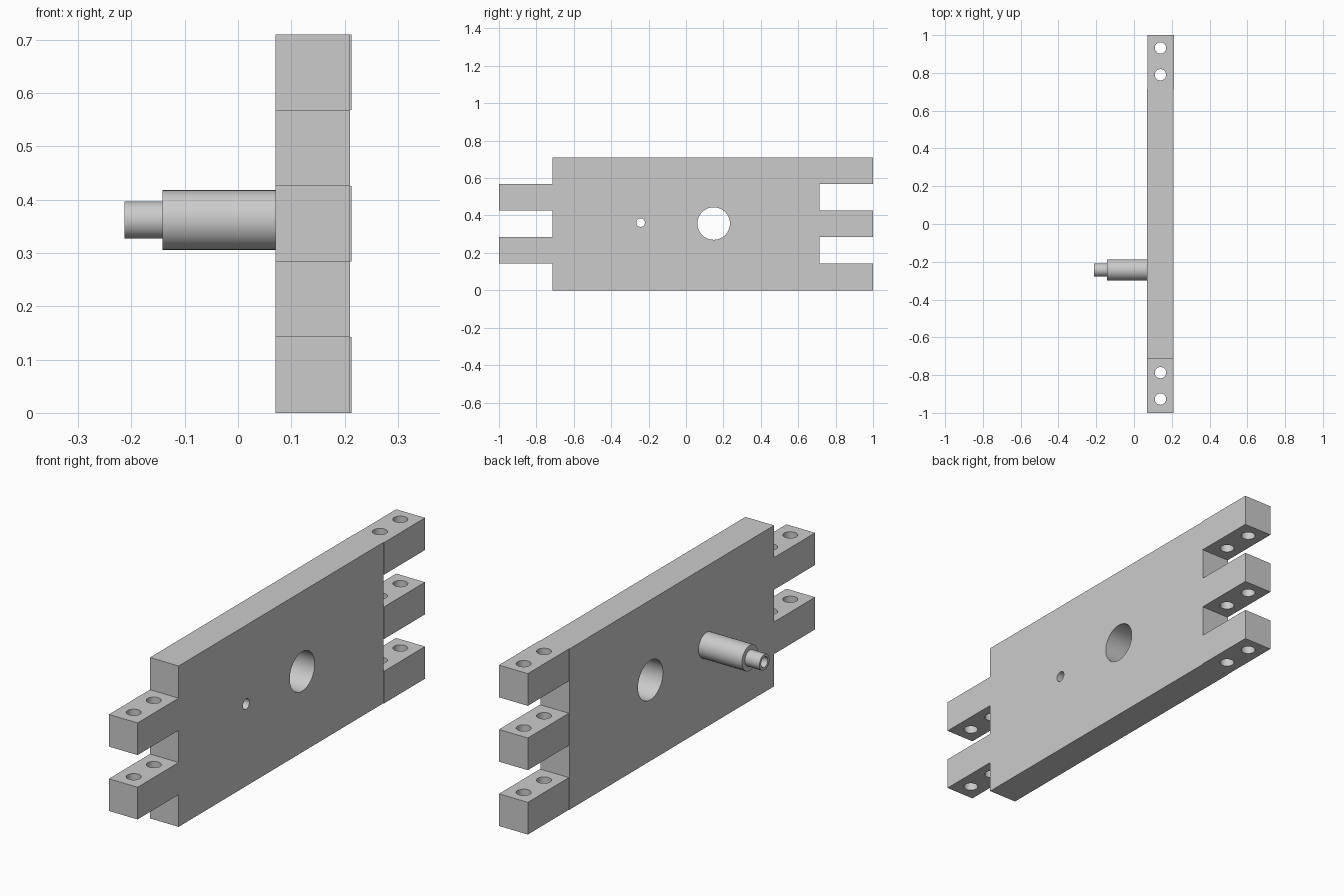
import bpy, bmesh, math
from mathutils import Matrix, Vector

cube = bpy.data.objects.get("Cube")
if cube:
    bpy.data.objects.remove(cube, do_unlink=True)

grey = bpy.data.materials.new("light grey")
grey.use_nodes = True
grey.diffuse_color = (0.6, 0.6, 0.6, 1)
grey.node_tree.nodes["Principled BSDF"].inputs["Base Color"].default_value = (0.6, 0.6, 0.6, 1)

X0, X1 = 0.07, 0.21        # plate thickness
STEP = 0.71 / 5            # height of one finger
SHOULDER, END = 0.714, 1.0
PIN_Y, PIN_Z, BORE = -0.243, 0.362, 0.023


def add_object(name, bm):
    bmesh.ops.recalc_face_normals(bm, faces=bm.faces)
    mesh = bpy.data.meshes.new(name)
    bm.to_mesh(mesh)
    bm.free()
    mesh.materials.append(grey)
    obj = bpy.data.objects.new(name, mesh)
    bpy.context.collection.objects.link(obj)
    return obj


def slab(name, outline, x0, x1):
    """Extrude a y-z outline along x."""
    bm = bmesh.new()
    face = bm.faces.new([bm.verts.new((x0, y, z)) for y, z in outline])
    new = bmesh.ops.extrude_face_region(bm, geom=[face])["geom"]
    bmesh.ops.translate(bm, vec=(x1 - x0, 0, 0),
                        verts=[v for v in new if isinstance(v, bmesh.types.BMVert)])
    return add_object(name, bm)


def select(obj):
    bpy.ops.object.select_all(action='DESELECT')
    obj.select_set(True)
    bpy.context.view_layer.objects.active = obj


def smooth(obj):
    select(obj)
    bpy.ops.object.shade_smooth_by_angle(angle=math.radians(30))


def drill(obj, holes):
    """Each hole is (centre, radius, axis)."""
    bm = bmesh.new()
    for centre, radius, axis in holes:
        turn = Vector((0, 0, 1)).rotation_difference(Vector(axis)).to_matrix().to_4x4()
        bmesh.ops.create_cone(bm, cap_ends=True, segments=48, radius1=radius, radius2=radius,
                              depth=1.6, matrix=Matrix.Translation(centre) @ turn)
    cutter = add_object("hole_cutter", bm)
    cutter.hide_render = True
    mod = obj.modifiers.new("holes", 'BOOLEAN')
    mod.operation, mod.solver, mod.object = 'DIFFERENCE', 'EXACT', cutter
    select(obj)
    bpy.ops.object.modifier_apply(modifier=mod.name)
    bpy.data.objects.remove(cutter, do_unlink=True)
    smooth(obj)


# Main plate with two front fingers
outline = [(SHOULDER, 0), (SHOULDER, 5 * STEP), (-SHOULDER, 5 * STEP)]
for k in (3, 1):
    top, low = (k + 1) * STEP, k * STEP
    outline += [(-SHOULDER, top), (-END, top), (-END, low), (-SHOULDER, low)]
outline.append((-SHOULDER, 0))
plate = slab("main_plate", outline, X0, X1)
drill(plate, [((0.14, 0.148, 0.357), 0.087, (1, 0, 0)),
              ((0.14, PIN_Y, PIN_Z), BORE, (1, 0, 0)),
              ((0.14, -0.787, 0.36), 0.03, (0, 0, 1)),
              ((0.14, -0.927, 0.36), 0.03, (0, 0, 1))])

# Three back fingers, set very slightly sideways
for k, name in ((0, "lower"), (2, "middle"), (4, "upper")):
    low, top = k * STEP, (k + 1) * STEP
    finger = slab(name + "_back_finger",
                  [(SHOULDER, low), (END, low), (END, top), (SHOULDER, top)],
                  X0 + 0.002, X1 + 0.003)
    drill(finger, [((0.14, y, 0.36), 0.03, (0, 0, 1)) for y in (0.79, 0.932)])

# Hollow stepped pin, turned around the x axis
profile = [(X0, BORE), (X0, 0.056), (-0.142, 0.056), (-0.142, 0.035),
           (-0.213, 0.035), (-0.213, BORE)]
SIDES = 48
bm = bmesh.new()
rings = []
for x, r in profile:
    rings.append([bm.verts.new((x, PIN_Y + r * math.cos(a), PIN_Z + r * math.sin(a)))
                  for a in (math.tau * i / SIDES for i in range(SIDES))])
for a, b in zip(rings, rings[1:] + rings[:1]):
    for i in range(SIDES):
        j = (i + 1) % SIDES
        bm.faces.new((a[i], a[j], b[j], b[i]))
smooth(add_object("hollow_pin", bm))
